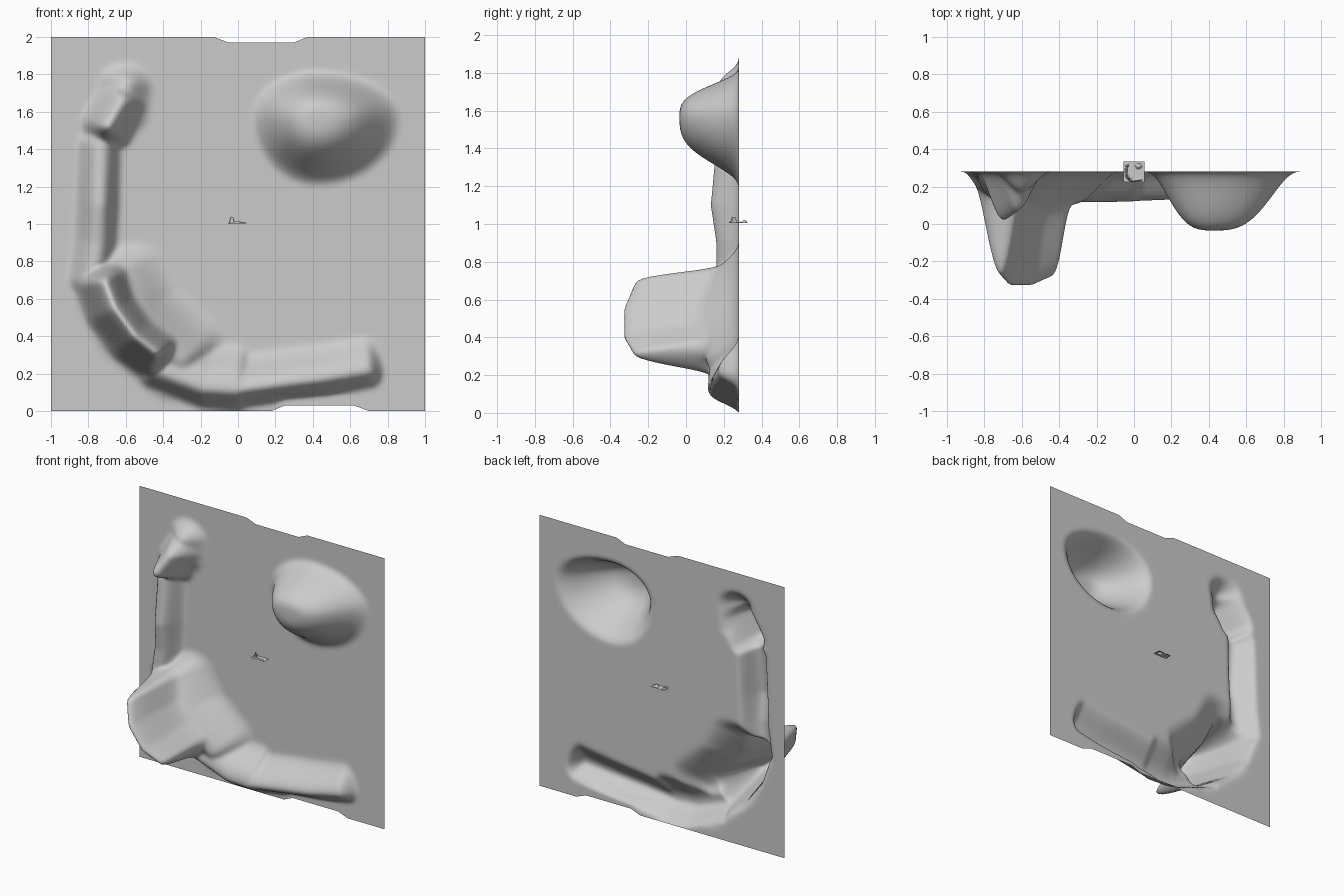
import bpy, bmesh, math

if "Cube" in bpy.data.objects:
    bpy.data.objects.remove(bpy.data.objects["Cube"])

N = 180          # grid cells per side
BACK = 0.28      # y of the flat sheet


def profile(u, p):
    return 0.5 + 0.5 * math.cos(math.pi * u ** p) if u < 1 else 0.0


def ridge(x, z, pts, left, right, end, p):
    """Height of a rounded ridge along pts (x, z, height), own width per side."""
    best = 0.0
    last = len(pts) - 2
    for i in range(last + 1):
        (ax, az, ah), (bx, bz, bh) = pts[i], pts[i + 1]
        dx, dz = bx - ax, bz - az
        length = math.hypot(dx, dz)
        dx, dz = dx / length, dz / length
        along = (x - ax) * dx + (z - az) * dz
        perp = (x - ax) * -dz + (z - az) * dx
        side = left if perp > 0 else right
        t = min(max(along, 0), length)
        tip = (along < 0 and i == 0) or (along > length and i == last)
        u = math.hypot(perp / side, (along - t) / (end if tip else side))
        best = max(best, (ah + (bh - ah) * t / length) * profile(u, p))
    return best


def dome(x, z):
    dx, dz = x - 0.42, z - 1.57
    u = math.hypot(dx / (0.46 if dx > 0 else 0.35), dz / (0.25 if dz > 0 else 0.37))
    return 0.315 * profile(u, 1.6)


# (points, left width, right width, end width, profile power)
RIDGES = [
    ([(-0.70, 1.52, 0.27), (-0.62, 1.66, 0.21)], 0.15, 0.16, 0.12, 1.0),          # upper left bump
    ([(-0.62, 1.60, 0.10), (-0.60, 1.74, 0.11)], 0.16, 0.16, 0.13, 1.0),          # its soft top
    ([(-0.78, 0.70, 0.12), (-0.75, 0.90, 0.12), (-0.74, 1.10, 0.15),
      (-0.73, 1.42, 0.12)], 0.13, 0.11, 0.10, 1.4),                                # upright ridge
    ([(-0.72, 0.71, 0.55), (-0.66, 0.55, 0.62), (-0.55, 0.40, 0.62),
      (-0.42, 0.30, 0.56)], 0.17, 0.17, 0.06, 1.0),                                # tall blade
    ([(-0.66, 0.70, 0.16), (-0.55, 0.48, 0.24), (-0.30, 0.27, 0.17)],
     0.30, 0.26, 0.18, 0.9),                                                       # blade skirt
    ([(-0.45, 0.22, 0.16), (-0.18, 0.12, 0.165), (0.00, 0.11, 0.16)],
     0.26, 0.11, 0.08, 1.2),                                                       # bottom ridge
    ([(0.00, 0.11, 0.16), (0.25, 0.145, 0.15), (0.45, 0.17, 0.14),
      (0.70, 0.215, 0.11)], 0.20, 0.10, 0.08, 1.1),                                # bottom ridge, right
]


def height(x, z):
    return max([dome(x, z)] + [ridge(x, z, *r) for r in RIDGES])


def notch(v, a, b, c, d):
    """Trapezoid: 0 at a, 1 from b to c, 0 at d."""
    return max(0, min(1, (v - a) / (b - a), (d - v) / (d - c)))


# Height grid, blurred where ridges merge
H = [[height(-1 + 2 * i / N, 2 * j / N) for i in range(N + 1)] for j in range(N + 1)]
for _ in range(8):
    G = [row[:] for row in H]
    for j in range(1, N):
        for i in range(1, N):
            G[j][i] = (4 * H[j][i] + H[j - 1][i] + H[j + 1][i] + H[j][i - 1] + H[j][i + 1]) / 8
    H = G

# Relief sheet with shallow notches in the top and bottom edges
bm = bmesh.new()
rows = []
for j in range(N + 1):
    row = []
    for i in range(N + 1):
        x, z = -1 + 2 * i / N, 2 * j / N
        z2 = z - 0.03 * notch(x, -0.13, -0.05, 0.30, 0.37) * max(0, (z - 1.9) / 0.1)
        z2 += 0.03 * notch(x, 0.18, 0.25, 0.62, 0.70) * max(0, (0.1 - z) / 0.1)
        row.append(bm.verts.new((x, BACK - H[j][i], z2)))
    rows.append(row)
for j in range(N):
    for i in range(N):
        bm.faces.new((rows[j][i], rows[j][i + 1], rows[j + 1][i + 1], rows[j + 1][i]))
for f in bm.faces:
    f.smooth = True
mesh = bpy.data.meshes.new("relief_sheet")
bm.to_mesh(mesh)
bm.free()
sheet = bpy.data.objects.new("relief_sheet", mesh)
bpy.context.collection.objects.link(sheet)

# Tiny copy of the sheet lying face up at the middle
S = 0.055
mini = bpy.data.objects.new("small_relief_sheet", mesh)
mini.scale = (S, S, S)
mini.rotation_euler = (-math.pi / 2, 0, 0)
mini.location = (0, BACK - S, 1.004 + S * BACK)
bpy.context.collection.objects.link(mini)
